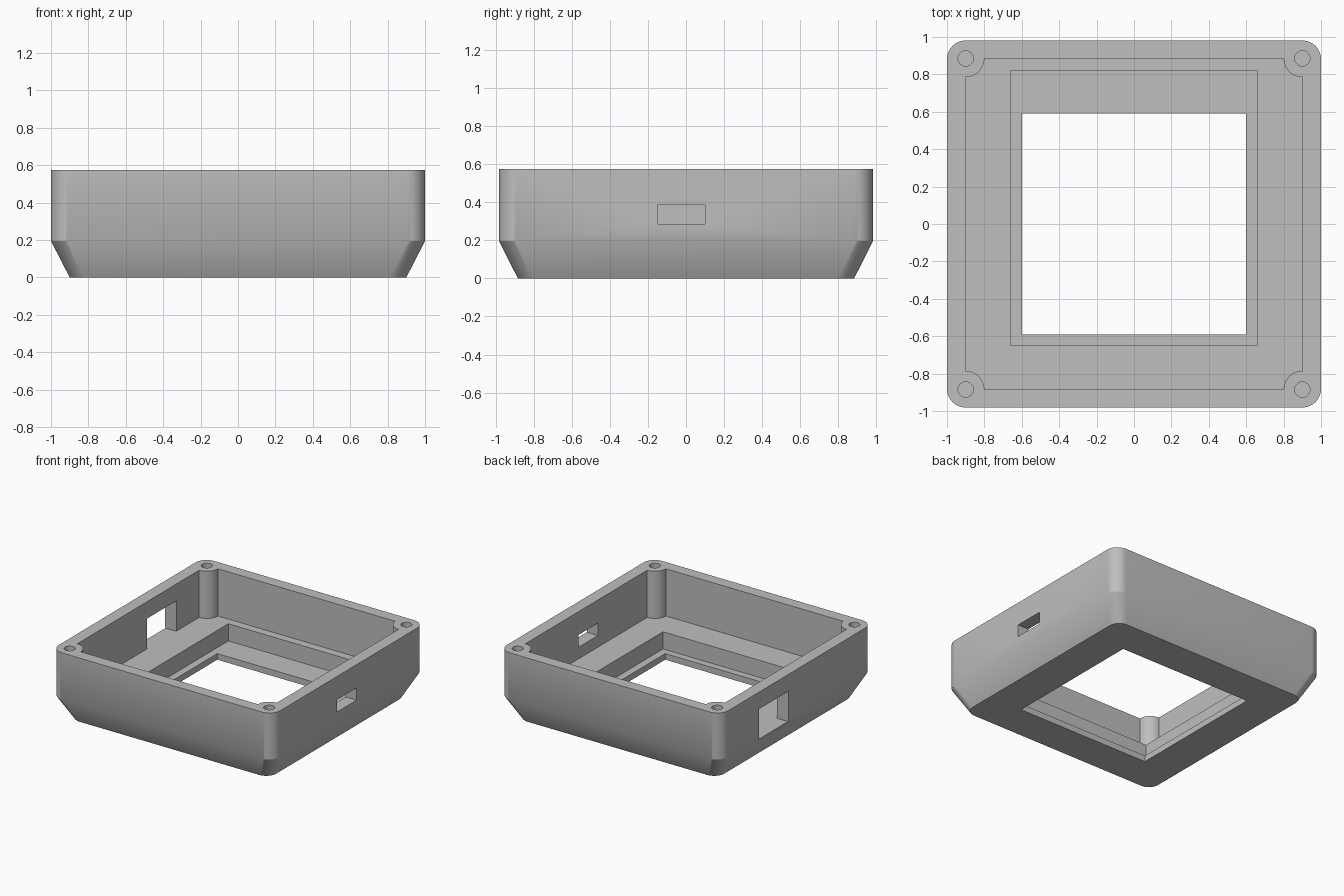
import bpy, bmesh, math

if "Cube" in bpy.data.objects:
    bpy.data.objects.remove(bpy.data.objects["Cube"], do_unlink=True)

HX, HY, HEIGHT = 1.0, 0.981, 0.575
IX, IY, FLOOR = 0.9, 0.885, 0.19

grey = bpy.data.materials.new("plain grey")
grey.use_nodes = True
grey.diffuse_color = (0.52, 0.52, 0.52, 1)
grey.node_tree.nodes["Principled BSDF"].inputs["Base Color"].default_value = (0.52, 0.52, 0.52, 1)


def outline(hx, hy, r, concave=False, steps=12):
    """Counter-clockwise rectangle with rounded or scooped corners."""
    pts = []
    for i, (sx, sy) in enumerate([(1, 1), (-1, 1), (-1, -1), (1, -1)]):
        inset = 0 if concave else r
        cx, cy = sx * (hx - inset), sy * (hy - inset)
        for k in range(steps + 1):
            t = k / steps
            a = (i + (1 - t) - 1 + 0 if concave else i + t) * math.pi / 2
            if concave:
                a = (i + 4 - 0.0 - t) * math.pi / 2 - math.pi / 2
            pts.append((cx + r * math.cos(a), cy + r * math.sin(a)))
    return pts


def loft(name, rings):
    """Closed solid through (points, z) rings that share a point count."""
    bm = bmesh.new()
    loops = [[bm.verts.new((x, y, z)) for x, y in pts] for pts, z in rings]
    n = len(loops[0])
    for low, high in zip(loops, loops[1:]):
        for i in range(n):
            j = (i + 1) % n
            bm.faces.new((low[i], low[j], high[j], high[i]))
    bm.faces.new(loops[0][::-1])
    bm.faces.new(loops[-1])
    bmesh.ops.recalc_face_normals(bm, faces=bm.faces)
    mesh = bpy.data.meshes.new(name)
    bm.to_mesh(mesh)
    bm.free()
    obj = bpy.data.objects.new(name, mesh)
    bpy.context.collection.objects.link(obj)
    mesh.materials.append(grey)
    return obj


def box(name, x0, x1, y0, y1, z0, z1):
    pts = [(x0, y0), (x1, y0), (x1, y1), (x0, y1)]
    return loft(name, [(pts, z0), (pts, z1)])


def circle(cx, cy, r, n=32):
    return [(cx + r * math.cos(2 * math.pi * k / n),
             cy + r * math.sin(2 * math.pi * k / n)) for k in range(n)]


# Outer shell, tapering toward the bottom
rim = outline(HX, HY, 0.1)
base = [(x * 0.9, y * 0.9) for x, y in rim]
case = loft("case_shell", [(base, 0), (rim, 0.195), (rim, HEIGHT)])

# Main cavity leaves a quarter-round post in each corner
cavity = outline(IX, IY, 0.1, concave=True)
cutters = [loft("cavity_cutter", [(cavity, FLOOR), (cavity, 0.8)])]

# Recess in the floor and window through it
cutters.append(box("recess_cutter", -0.66, 0.66, -0.647, 0.818, 0.05, 0.4))
cutters.append(box("window_cutter", -0.6, 0.6, -0.59, 0.59, -0.2, 0.3))

# Port openings in the two side walls
cutters.append(box("slot_cutter", 0.8, 1.2, -0.15, 0.1, 0.285, 0.385))
cutters.append(box("port_cutter", -1.2, -0.8, 0.11, 0.49, FLOOR, 0.437))

# Screw holes in the corner posts
for sx in (-1, 1):
    for sy in (-1, 1):
        ring = circle(sx * IX, sy * IY, 0.041)
        cutters.append(loft("screw_hole_cutter", [(ring, 0.25), (ring, 0.8)]))

bpy.ops.object.select_all(action="DESELECT")
case.select_set(True)
bpy.context.view_layer.objects.active = case
for cutter in cutters:
    cutter.hide_render = True
    mod = case.modifiers.new("cut", "BOOLEAN")
    mod.operation = "DIFFERENCE"
    mod.solver = "EXACT"
    mod.object = cutter
    bpy.ops.object.modifier_apply(modifier=mod.name)
    bpy.data.objects.remove(cutter, do_unlink=True)

bpy.ops.object.shade_smooth_by_angle(angle=math.radians(30))
